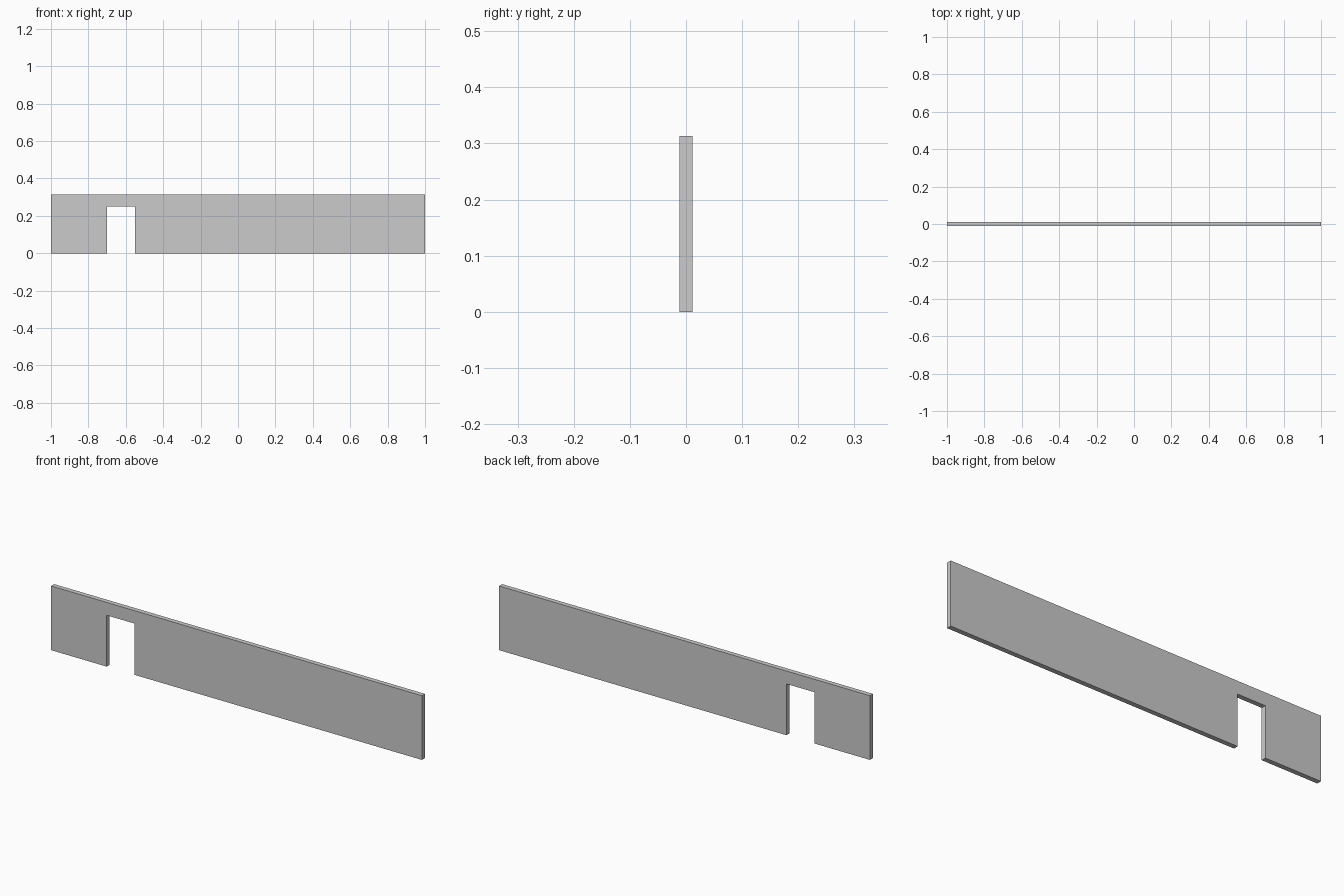
import bpy, bmesh

if "Cube" in bpy.data.objects:
    bpy.data.objects.remove(bpy.data.objects["Cube"])

LENGTH, HEIGHT, THICK = 2.0, 0.313, 0.0235
DOOR_L, DOOR_R, DOOR_H = -0.70, -0.55, 0.25
half = LENGTH / 2

# Wall outline with the doorway notch, seen from the front
outline = [(-half, 0), (DOOR_L, 0), (DOOR_L, DOOR_H), (DOOR_R, DOOR_H),
           (DOOR_R, 0), (half, 0), (half, HEIGHT), (-half, HEIGHT)]

# Extrude the outline through the wall thickness
bm = bmesh.new()
face = bm.faces.new([bm.verts.new((x, -THICK / 2, z)) for x, z in outline])
ext = bmesh.ops.extrude_face_region(bm, geom=[face])
new_verts = [g for g in ext["geom"] if isinstance(g, bmesh.types.BMVert)]
bmesh.ops.translate(bm, verts=new_verts, vec=(0, THICK, 0))
bmesh.ops.recalc_face_normals(bm, faces=bm.faces[:])

mesh = bpy.data.meshes.new("wall_with_doorway")
bm.to_mesh(mesh)
bm.free()
wall = bpy.data.objects.new("wall_with_doorway", mesh)
bpy.context.collection.objects.link(wall)
